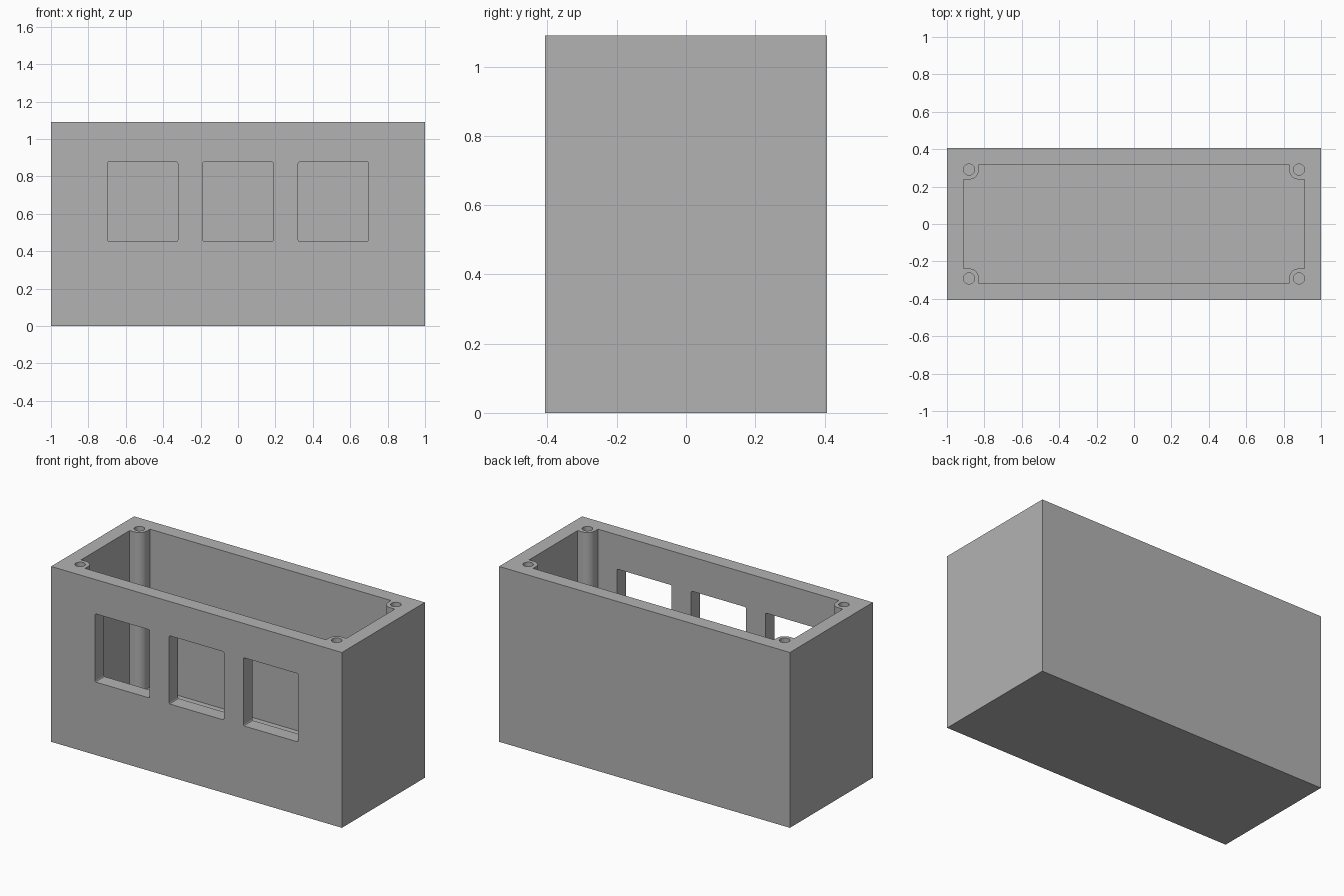
import bpy, bmesh
from math import cos, sin, pi
from mathutils import Vector

if "Cube" in bpy.data.objects:
    bpy.data.objects.remove(bpy.data.objects["Cube"], do_unlink=True)

LENGTH, DEPTH, HEIGHT = 2.0, 0.815, 1.09
CAVITY_X, CAVITY_Y, FLOOR = 0.912, 0.319, 0.108
POST_X, POST_Y, POST_R, HOLE_R = 0.882, 0.291, 0.053, 0.03

grey = bpy.data.materials.new("plain grey")
grey.use_nodes = True
colour = (0.45, 0.45, 0.45, 1)
grey.diffuse_color = colour
grey.node_tree.nodes["Principled BSDF"].inputs["Base Color"].default_value = colour


def prism(name, points, sweep):
    """Closed solid made by sweeping a flat outline."""
    bm = bmesh.new()
    face = bm.faces.new([bm.verts.new(p) for p in points])
    swept = bmesh.ops.extrude_face_region(bm, geom=[face])["geom"]
    bmesh.ops.translate(bm, vec=Vector(sweep),
                        verts=[g for g in swept if isinstance(g, bmesh.types.BMVert)])
    if face.is_valid and all(len(e.link_faces) > 2 for e in face.edges):
        bm.faces.remove(face)
    if any(len(e.link_faces) == 1 for e in bm.edges):
        bmesh.ops.holes_fill(bm, edges=[e for e in bm.edges if len(e.link_faces) == 1])
    bmesh.ops.recalc_face_normals(bm, faces=bm.faces)
    mesh = bpy.data.meshes.new(name)
    bm.to_mesh(mesh)
    bm.free()
    mesh.materials.append(grey)
    obj = bpy.data.objects.new(name, mesh)
    bpy.context.collection.objects.link(obj)
    return obj


def arc(cx, cy, r, start, end, steps):
    angles = [start + (end - start) * i / steps for i in range(steps + 1)]
    return [(cx + r * cos(a), cy + r * sin(a)) for a in angles]


def cut(target, cutter):
    cutter.hide_render = True
    mod = target.modifiers.new("cut", "BOOLEAN")
    mod.operation, mod.solver, mod.object = "DIFFERENCE", "EXACT", cutter
    bpy.context.view_layer.objects.active = target
    bpy.ops.object.modifier_apply(modifier=mod.name)
    bpy.data.objects.remove(cutter, do_unlink=True)


# Solid outer box
x, y = LENGTH / 2, DEPTH / 2
box = prism("enclosure_box", [(-x, -y, 0), (x, -y, 0), (x, y, 0), (-x, y, 0)], (0, 0, HEIGHT))

# Cavity outline leaves a rounded screw post in each corner
corner = [(CAVITY_X, POST_Y - POST_R)]
corner += arc(POST_X, POST_Y, POST_R, -pi / 2, -pi, 12)
corner += [(POST_X - POST_R, CAVITY_Y)]
outline = []
for sx, sy in ((1, 1), (-1, 1), (-1, -1), (1, -1)):
    part = [(sx * px, sy * py, FLOOR) for px, py in corner]
    outline += part if sx * sy > 0 else part[::-1]
cut(box, prism("cavity_cutter", outline, (0, 0, HEIGHT)))

# Screw holes in the posts
for sx in (-1, 1):
    for sy in (-1, 1):
        ring = arc(sx * POST_X, sy * POST_Y, HOLE_R, 0, 2 * pi, 24)[:-1]
        cut(box, prism("hole_cutter", [(px, py, HEIGHT - 0.3) for px, py in ring], (0, 0, 0.4)))

# Three windows with slightly rounded corners through the front wall
half_w, half_h, r, mid_z = 0.188, 0.212, 0.008, 0.665
for cx in (-0.51, 0, 0.51):
    frame = []
    for i, (sx, sz) in enumerate(((1, 1), (-1, 1), (-1, -1), (1, -1))):
        frame += arc(cx + sx * (half_w - r), mid_z + sz * (half_h - r), r,
                     i * pi / 2, (i + 1) * pi / 2, 3)
    cut(box, prism("window_cutter", [(px, -0.5, pz) for px, pz in frame], (0, 0.4, 0)))

# Smooth round posts and holes, sharp box edges
bpy.ops.object.select_all(action="DESELECT")
box.select_set(True)
bpy.context.view_layer.objects.active = box
bpy.ops.object.shade_smooth_by_angle(angle=pi / 6)
